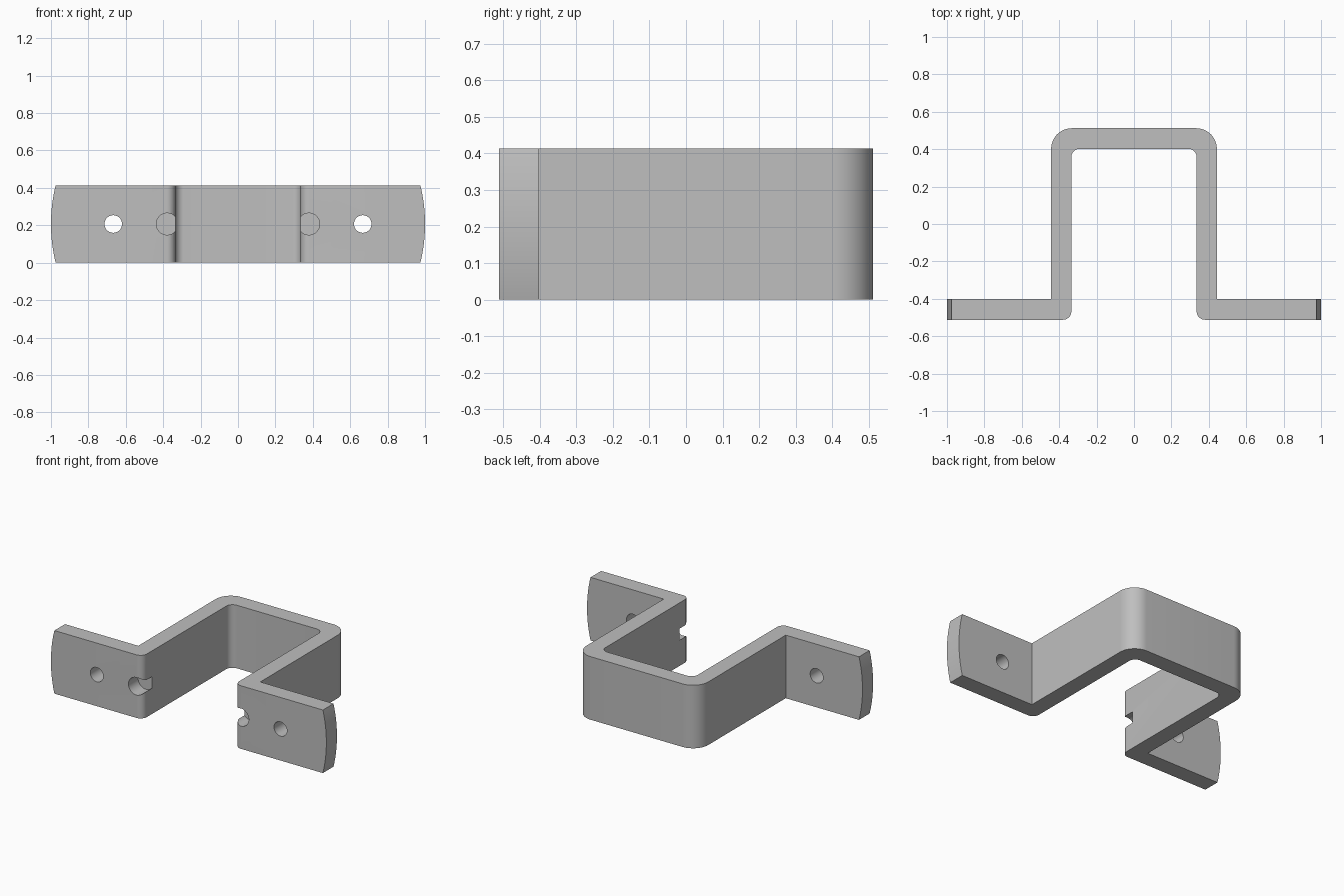
import bpy, bmesh, math
from mathutils import Vector, Matrix

cube = bpy.data.objects.get("Cube")
if cube:
    bpy.data.objects.remove(cube, do_unlink=True)

HEIGHT, DEPTH, THICK = 0.414, 0.512, 0.11
INNER, OUTER = 0.335, 0.443
MID = HEIGHT / 2

steel = bpy.data.materials.new("grey_steel")
steel.use_nodes = True
steel.diffuse_color = (0.52, 0.52, 0.52, 1)
steel.node_tree.nodes["Principled BSDF"].inputs["Base Color"].default_value = (0.52, 0.52, 0.52, 1)


def make_object(name, bm):
    bmesh.ops.recalc_face_normals(bm, faces=bm.faces)
    mesh = bpy.data.meshes.new(name)
    bm.to_mesh(mesh)
    bm.free()
    mesh.materials.append(steel)
    obj = bpy.data.objects.new(name, mesh)
    bpy.context.collection.objects.link(obj)
    return obj


def prism(name, outline, offset):
    """Extrude a closed outline by an offset."""
    bm = bmesh.new()
    face = bm.faces.new([bm.verts.new(p) for p in outline])
    new = bmesh.ops.extrude_face_region(bm, geom=[face])["geom"]
    bmesh.ops.translate(bm, vec=offset, verts=[v for v in new if isinstance(v, bmesh.types.BMVert)])
    return make_object(name, bm)


def rounded(corner, before, after, radius, steps=12):
    """Arc that rounds a right-angled corner."""
    c = Vector(corner)
    a = (Vector(before) - c).normalized() * radius
    b = (Vector(after) - c).normalized() * radius
    arc = []
    for i in range(steps + 1):
        t = math.pi / 2 * i / steps
        arc.append(c + a * (1 - math.sin(t)) + b * (1 - math.cos(t)))
    return arc


def drill(name, x, y, radius, length):
    """Cylinder cutter lying along y."""
    bm = bmesh.new()
    place = Matrix.Translation((x, y, MID)) @ Matrix.Rotation(math.pi / 2, 4, "X")
    bmesh.ops.create_cone(bm, cap_ends=True, segments=48, radius1=radius,
                          radius2=radius, depth=length, matrix=place)
    return make_object(name, bm)


def boolean(target, cutter, operation):
    mod = target.modifiers.new(cutter.name, "BOOLEAN")
    mod.object, mod.operation, mod.solver = cutter, operation, "EXACT"
    cutter.hide_render = True
    cutter.hide_set(True)


# Hat-shaped strap: (corner, fillet radius) down the right half, from back to front
half = [((OUTER, DEPTH), 0.11), ((OUTER, THICK - DEPTH), 0), ((1.05, THICK - DEPTH), 0),
        ((1.05, -DEPTH), 0), ((INNER, -DEPTH), 0.045), ((INNER, DEPTH - THICK), 0.045)]
corners = half + [((-x, y), r) for (x, y), r in reversed(half)]
outline = []
for i, (corner, radius) in enumerate(corners):
    before, after = corners[i - 1][0], corners[(i + 1) % len(corners)][0]
    outline += rounded(corner, before, after, radius) if radius else [Vector(corner)]
bracket = prism("mounting_bracket", [(p.x, p.y, 0) for p in outline], (0, 0, HEIGHT))

# Slightly bowed flange ends
SAG, OVER = 0.025, 0.05
bow = (MID ** 2 + SAG ** 2) / (2 * SAG)
top = MID + OVER
edge = []
for i in range(25):
    z = -top + 2 * top * i / 24
    edge.append((1 - bow + math.sqrt(bow ** 2 - z ** 2), z))
ends = [(x, -1, MID + z) for x, z in edge] + [(-x, -1, MID + z) for x, z in reversed(edge)]
boolean(bracket, prism("end_trimmer", ends, (0, 2, 0)), "INTERSECT")

# Screw holes through the flanges and blind holes that break into the inner walls
for side, sign in (("left", 1), ("right", -1)):
    boolean(bracket, drill(side + "_screw_hole", sign * 0.667, -DEPTH, 0.047, 0.5), "DIFFERENCE")
    boolean(bracket, drill(side + "_blind_hole", sign * 0.379, -DEPTH, 0.058, 0.2), "DIFFERENCE")

# Bake the cuts, then smooth the rounded corners
bpy.context.view_layer.update()
baked = bpy.data.meshes.new_from_object(bracket.evaluated_get(bpy.context.evaluated_depsgraph_get()))
bracket.modifiers.clear()
bracket.data = baked
for obj in [o for o in bpy.data.objects if o.hide_render and o.name.endswith(("_hole", "_trimmer"))]:
    bpy.data.objects.remove(obj, do_unlink=True)
bpy.ops.object.select_all(action="DESELECT")
bracket.select_set(True)
bpy.context.view_layer.objects.active = bracket
bpy.ops.object.shade_smooth_by_angle(angle=math.radians(30))
